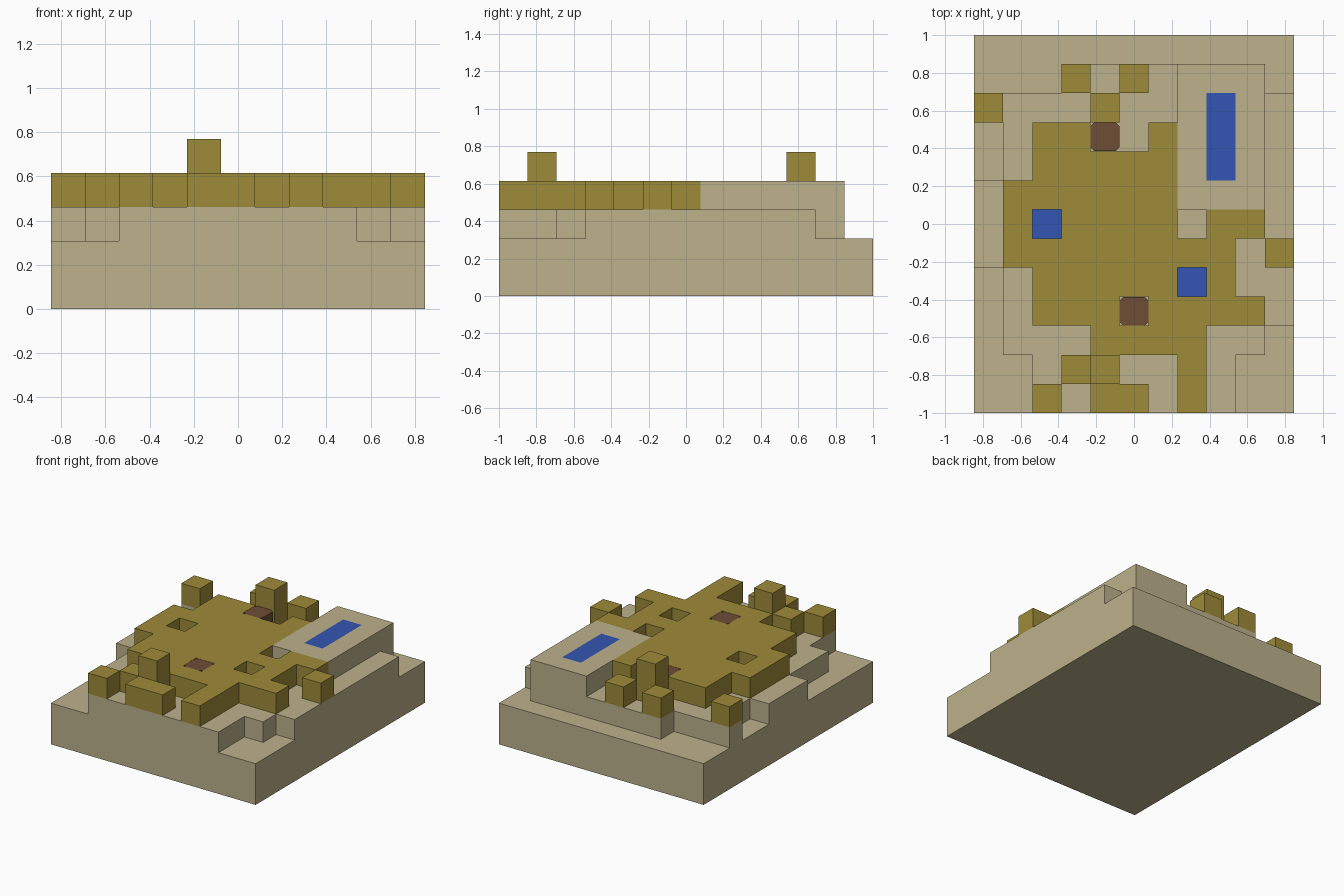
import bpy
import bmesh
from mathutils import Vector

if "Cube" in bpy.data.objects:
    bpy.data.objects.remove(bpy.data.objects["Cube"], do_unlink=True)

# Plan of the island, back row first, one letter per square block column:
# a low sand, b middle sand, H high sand, g grass, T tall grass,
# W pool level with the high sand, p sunken pond, r brown block
PLAN = [
    "aaaaaaaaaaa",
    "aaagbgbHHHa",
    "gbbbTbbHWHb",
    "abggrbgHWHb",
    "abgggggHWHb",
    "bggggggHHHb",
    "bgpggggbggb",
    "bggggggggbg",
    "abgggggpgbb",
    "abgggrggggb",
    "abbbggggbba",
    "aabgTbbgbaa",
    "aagbggbgbaa",
]
# Layers from the ground up: s sand, g grass, w water
STACKS = {"a": "ss", "b": "sss", "H": "ssss", "g": "sssg", "T": "sssgg",
          "W": "sssw", "p": "ssw", "r": "sss"}
ROWS, COLS = len(PLAN), len(PLAN[0])
U = 2 / ROWS


def make_material(name, colour):
    mat = bpy.data.materials.new(name)
    mat.use_nodes = True
    mat.diffuse_color = (*colour, 1)
    mat.node_tree.nodes["Principled BSDF"].inputs["Base Color"].default_value = (*colour, 1)
    return mat


sand = make_material("sand", (0.51, 0.445, 0.262))
grass = make_material("dry grass", (0.342, 0.258, 0.041))
water = make_material("water blue", (0.034, 0.093, 0.451))
brown = make_material("earth brown", (0.159, 0.074, 0.036))


def place(col, row, level):
    """Corner of a grid cell in model units."""
    return Vector(((col - COLS / 2) * U, (ROWS / 2 - row) * U, level * U))


def finish(name, bm, mat):
    bmesh.ops.remove_doubles(bm, verts=bm.verts, dist=0.0001)
    mesh = bpy.data.meshes.new(name)
    bm.to_mesh(mesh)
    bm.free()
    mesh.materials.append(mat)
    obj = bpy.data.objects.new(name, mesh)
    bpy.context.collection.objects.link(obj)
    return obj


blocks = {(c, r, k): kind
          for r, line in enumerate(PLAN)
          for c, letter in enumerate(line)
          for k, kind in enumerate(STACKS[letter])}


def build_blocks(name, kind, mat):
    """Outer skin of all blocks of one kind."""
    bm = bmesh.new()
    for cell, cell_kind in blocks.items():
        if cell_kind != kind:
            continue
        centre = place(*(v + 0.5 for v in cell))
        for axis in range(3):
            for sign in (-1, 1):
                near = list(cell)
                near[axis] += -sign if axis == 1 else sign
                if tuple(near) in blocks:
                    continue
                n, a, b = Vector(), Vector(), Vector()
                n[axis] = sign * U / 2
                a[(axis + 1) % 3] = U / 2
                b[(axis + 2) % 3] = sign * U / 2
                mid = centre + n
                bm.faces.new([bm.verts.new(mid + offset)
                              for offset in (-a - b, a - b, a + b, b - a)])
    return finish(name, bm, mat)


build_blocks("sand_terraces", "s", sand)
build_blocks("grass_cover", "g", grass)
build_blocks("pools", "w", water)

# Brown blocks with chamfered upright edges, set flush into the grass
for r, line in enumerate(PLAN):
    for c, letter in enumerate(line):
        if letter != "r":
            continue
        bm = bmesh.new()
        bmesh.ops.create_cube(bm, size=U * 0.99)
        upright = [e for e in bm.edges
                   if abs(e.verts[0].co.z - e.verts[1].co.z) > U / 2]
        bmesh.ops.bevel(bm, geom=upright, offset=0.02, segments=1, affect="EDGES")
        bmesh.ops.translate(bm, verts=bm.verts, vec=place(c + 0.5, r + 0.5, 3.5))
        finish("earth_block", bm, brown)
